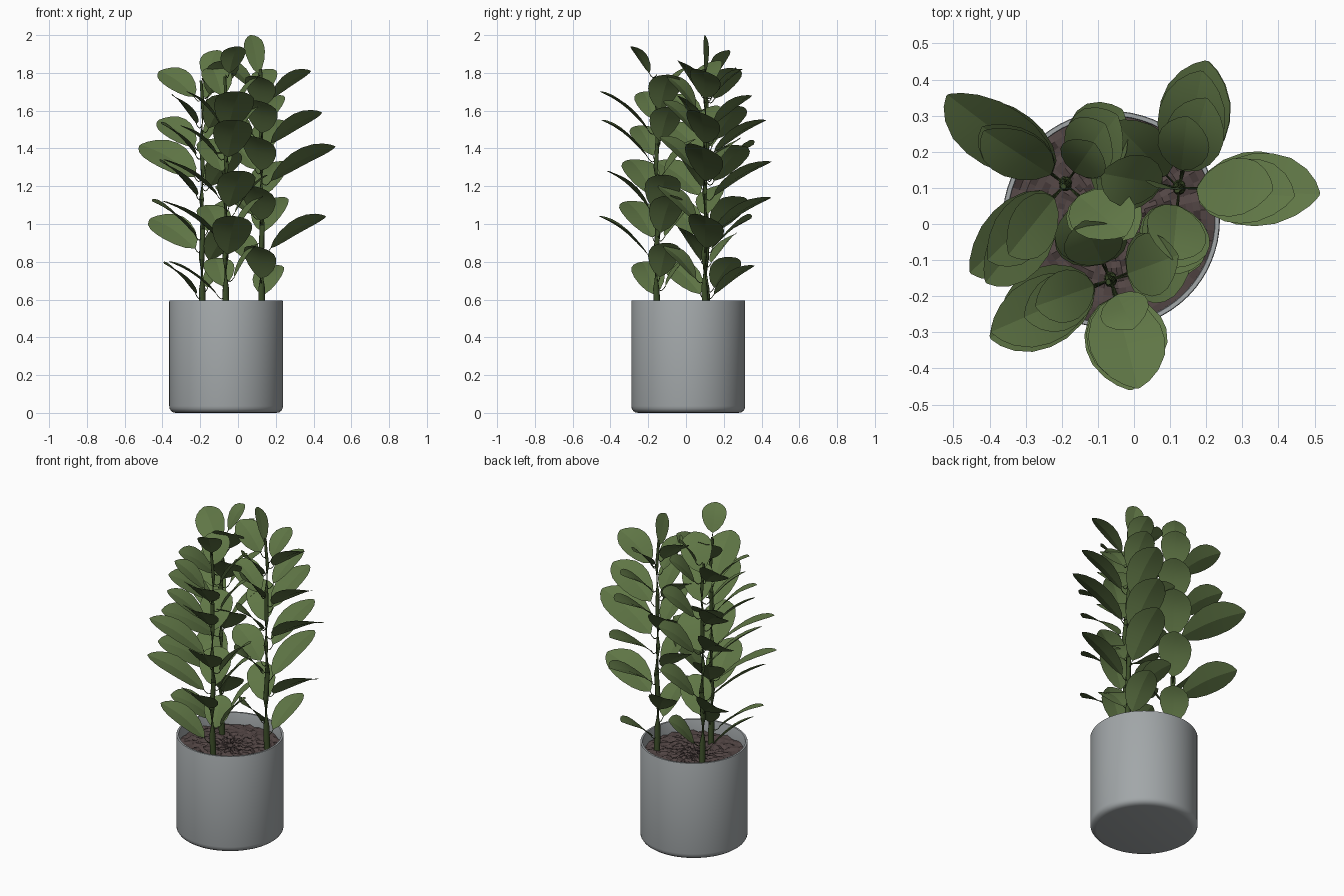
import bpy, bmesh, math, random
from mathutils import Vector, Matrix

random.seed(4)
cube = bpy.data.objects.get("Cube")
if cube:
    bpy.data.objects.remove(cube)

POT_CENTRE = Vector((-0.063, 0.012, 0))


def material(name, colour):
    mat = bpy.data.materials.new(name)
    mat.use_nodes = True
    mat.diffuse_color = (*colour, 1)
    for node in mat.node_tree.nodes:
        if node.type == 'BSDF_PRINCIPLED':
            node.inputs["Base Color"].default_value = (*colour, 1)
            node.inputs["Roughness"].default_value = 0.7
    return mat


LEAF = material("leaf green", (0.115, 0.18, 0.06))
STEM = material("stem dark green", (0.045, 0.075, 0.022))
POT = material("pot grey", (0.36, 0.385, 0.395))
SOIL = material("soil brown", (0.085, 0.06, 0.058))


def finish(bm, name, mat, angle=None):
    mesh = bpy.data.meshes.new(name)
    bm.to_mesh(mesh)
    bm.free()
    mesh.materials.append(mat)
    if angle:
        mesh.shade_smooth()
        mesh.set_sharp_from_angle(angle=math.radians(angle))
    obj = bpy.data.objects.new(name, mesh)
    bpy.context.collection.objects.link(obj)
    return obj


def bridge(bm, rows, closed):
    """Join successive rows of vertices with quads."""
    for a, b in zip(rows, rows[1:]):
        n = len(a)
        for i in range(n if closed else n - 1):
            j = (i + 1) % n
            bm.faces.new((a[i], a[j], b[j], b[i]))


def ring(bm, centre, radius, sides, jitter=0):
    turn = [math.tau * i / sides for i in range(sides)]
    return [bm.verts.new(centre + Vector((radius * math.cos(t), radius * math.sin(t),
                                          random.uniform(-jitter, jitter)))) for t in turn]


def lathe(name, profile, mat, sides, jitter=0, angle=None):
    bm = bmesh.new()
    rows = [ring(bm, POT_CENTRE + Vector((0, 0, z)), r, sides, jitter) for r, z in profile]
    bridge(bm, rows, True)
    bm.faces.new(rows[0][::-1])
    bmesh.ops.recalc_face_normals(bm, faces=bm.faces)
    return finish(bm, name, mat, angle)


def tube(bm, points, start, end, sides):
    """Tapered tube following a list of points."""
    rows = []
    for i, p in enumerate(points):
        ahead = points[min(i + 1, len(points) - 1)] - points[max(i - 1, 0)]
        turn = ahead.to_track_quat('Z', 'Y').to_matrix()
        radius = start + (end - start) * i / (len(points) - 1)
        row = ring(bm, Vector(), radius, sides)
        for v in row:
            v.co = turn @ v.co + p
        rows.append(row)
    bridge(bm, rows, True)
    bm.faces.new(rows[-1])


# Blade outline: position along the leaf, share of the half width
OUTLINE = [(0, .06), (.08, .45), (.22, .77), (.4, .97), (.56, 1),
           (.72, .9), (.86, .64), (.95, .34), (1, .05)]


def leaf(blades, stalks, foot, degrees, roll, rise, width, tip_z, run):
    """One folded, arched blade, rolled about its midrib, and its thin stalk."""
    turn = Matrix.Rotation(math.radians(degrees), 3, 'Z')
    inner = min(0.05, run * 0.3)
    base_z = tip_z - rise
    up = Vector((-rise, 0, run - inner)).normalized()
    across = Vector((0, 1, 0))
    c, s = math.cos(math.radians(roll)), math.sin(math.radians(roll))
    up, across = up * c + across * s, across * c - up * s
    rows = []
    for t, share in OUTLINE:
        half = width / 2 * share
        spine = Vector((inner + (run - inner) * t, 0,
                        base_z + rise * t + 0.13 * rise * math.sin(math.pi * t)))
        # the edges lift off the midrib
        rows.append([blades.verts.new(foot + turn @ (
            spine + across * (side * half) + up * (0.14 * half * abs(side))))
            for side in (-1, -.5, 0, .5, 1)])
    bridge(blades, rows, False)
    path = []
    for i in range(5):
        t = i / 4
        dip = 0.02 * math.sin(math.pi * t)
        path.append(foot + turn @ Vector((inner * t, 0, base_z - 0.01 * (1 - t) - dip)))
    tube(stalks, path, 0.0028, 0.002, 5)


def grow_plant(side, place, top, crown, branches):
    foot = Vector((*place, 0))
    blades, stalks = bmesh.new(), bmesh.new()
    # main stem, gently wavering
    stem = [foot + Vector((.006 * math.sin(3 * i), .006 * math.cos(2 * i), .5 + (top - .5) * i / 8))
            for i in range(9)]
    tube(stalks, stem, 0.018, 0.008, 10)
    for degrees, roll, rise, width, leaves in branches:
        longest = max(reach for z, reach in leaves)
        for z, reach in leaves:
            # shorter leaves are also lower and narrower
            size = .4 + .6 * reach / longest
            leaf(blades, stalks, foot, degrees + random.uniform(-6, 6), roll,
                 rise * size, width * size, z, reach)
    leaf(blades, stalks, foot, *crown)
    finish(blades, side + "_plant_leaves", LEAF, 12)
    finish(stalks, side + "_plant_stems", STEM, 40)


# Each branch row: direction, roll, rise, width, then tip height and reach of its leaves
grow_plant("front", (-0.065, -0.155), 1.78, (-65, 0, .14, .14, 1.94, .15), [
    (200, 8, .19, .19, [(1.7, .22), (1.52, .26), (1.34, .36), (1.12, .37), (.8, .31)]),
    (-75, 8, .2, .21, [(1.7, .31), (1.55, .3), (1.28, .28), (1.04, .31)]),
    (18, 8, .2, .19, [(1.79, .2), (1.62, .19), (1.26, .23), (1.15, .22), (.9, .19)]),
    (112, 8, .17, .19, [(1.83, .18), (1.45, .23), (1.1, .22), (.82, .18)]),
])
grow_plant("right", (-0.19, 0.11), 1.76, (55, 0, .14, .14, 1.92, .14), [
    (145, 32, .17, .21, [(1.81, .27), (1.55, .28), (1.42, .41), (1.03, .36)]),
    (228, 25, .18, .19, [(1.68, .25), (1.53, .3), (1.33, .35), (1.12, .36), (.79, .29)]),
    (58, 20, .18, .2, [(1.82, .2), (1.62, .24), (1.41, .26), (1.14, .25), (.82, .2)]),
    (-42, 20, .18, .19, [(1.86, .22), (1.68, .22), (1.38, .24), (.98, .22)]),
])
grow_plant("left", (0.125, 0.1), 1.82, (180, -75, .2, .11, 2.0, .06), [
    (-3, 22, .18, .22, [(1.81, .26), (1.59, .32), (1.41, .39), (1.04, .34)]),
    (78, 9, .18, .2, [(1.82, .2), (1.68, .26), (1.55, .33), (1.33, .36), (1.14, .36), (.78, .27)]),
    (-95, 18, .18, .2, [(1.78, .2), (1.65, .22), (1.46, .24), (1.2, .25), (.88, .22)]),
    (172, 20, .15, .17, [(1.86, .22), (1.62, .23), (1.2, .25)]),
    (140, 20, .16, .17, [(1.45, .26), (.95, .24)]),
])

# Pot with a rounded foot and thin rim
lathe("pot", [(.266, 0), (.281, .003), (.292, .011), (.299, .022), (.301, .036), (.301, .59),
              (.299, .595), (.288, .595), (.286, .59), (.286, .48)], POT, 64, 0, 40)

# Crumbly soil
lathe("soil", [(.02 + .019 * i, .525) for i in range(15)], SOIL, 60, .008)
